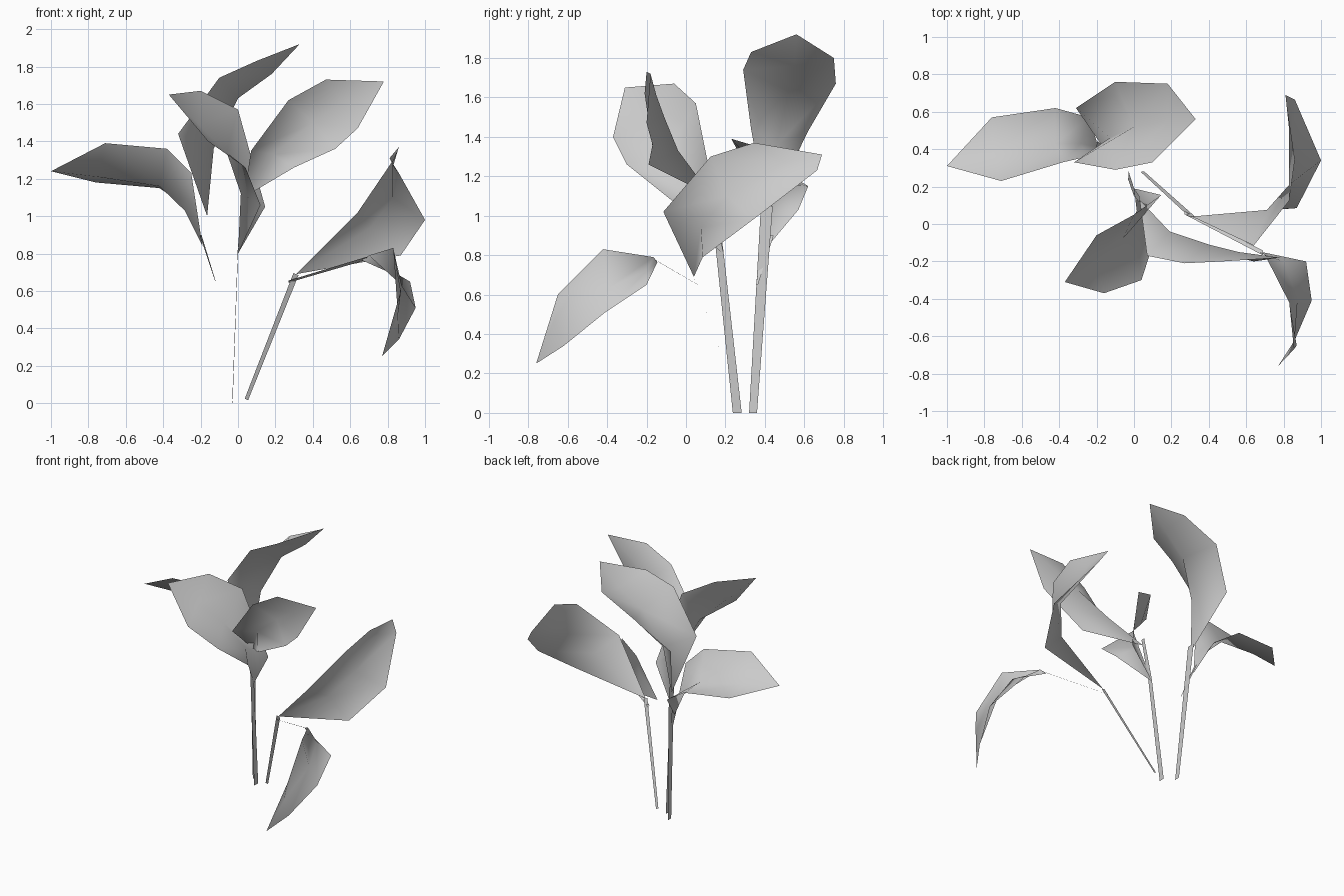
import bpy
from mathutils import Vector

# Start from a scene without the default cube
cube = bpy.data.objects.get("Cube")
if cube:
    bpy.data.objects.remove(cube, do_unlink=True)

# One pale grey colour for the whole plant
PALE_GREY = (0.6, 0.6, 0.6, 1.0)
grey = bpy.data.materials.new("pale_grey")
grey.use_nodes = True
grey.diffuse_color = PALE_GREY
grey.node_tree.nodes["Principled BSDF"].inputs["Base Color"].default_value = PALE_GREY


def add_surface(name, points, faces):
    """Make a smooth shaded sheet object from points and faces."""
    mesh = bpy.data.meshes.new(name)
    mesh.from_pydata([tuple(point) for point in points], [], faces)
    mesh.materials.append(grey)
    mesh.polygons.foreach_set("use_smooth", [True] * len(mesh.polygons))
    mesh.update()
    sheet = bpy.data.objects.new(name, mesh)
    bpy.context.collection.objects.link(sheet)
    return sheet


def add_leaf(name, base, left_edge, midrib, right_edge, tip):
    """Make a folded leaf: two edges and a midrib that meet at the base and the tip."""
    points = [base]
    for cross_section in zip(left_edge, midrib, right_edge):
        points.extend(cross_section)
    points.append(tip)

    # Triangles close the two ends, quads fill each half between the rows
    last = len(points) - 1
    faces = []
    for half in (1, 2):
        faces.append((0, half + 1, half))
        for row in range(len(midrib) - 1):
            corner = row * 3 + half
            faces.append((corner, corner + 1, corner + 4, corner + 3))
        faces.append((last - 4 + half, last - 3 + half, last))
    return add_surface(name, points, faces)


def add_ribbon(name, path, width_direction, start_width, end_width):
    """Make a flat tapering stem that follows a path."""
    direction = Vector(width_direction).normalized()
    points, faces = [], []
    for index, place in enumerate(path):
        blend = index / (len(path) - 1)
        width = start_width + (end_width - start_width) * blend
        offset = direction * width / 2
        points += [Vector(place) - offset, Vector(place) + offset]
        if index:
            k = index * 2
            faces.append((k - 2, k - 1, k + 1, k))
    return add_surface(name, points, faces)


# Stems: flat strips that rise from the ground
add_ribbon("middle_stem", [(-0.03, 0.26, 0), (0, 0.17, 0.83), (0.03, 0.13, 1.15)],
           (0.05, 1, 0), 0.045, 0.03)
add_ribbon("right_stem", [(-0.1, 0.34, 0), (-0.165, 0.41, 1.05)],
           (0, 1, 0), 0.04, 0.06)
add_ribbon("left_stem", [(0.045, 0.28, 0.02), (0.31, 0.04, 0.69)],
           (1, 0.16, -0.45), 0.02, 0.03)

# Leaf stalks that branch off the stems
add_ribbon("right_stalk", [(-0.12, 0.36, 0.65), (-0.2, 0.42, 0.9)],
           (0.2, 1, 0), 0.01, 0.05)
add_ribbon("drooping_stalk", [(0.27, 0.06, 0.65), (0.69, -0.155, 0.775)],
           (0, 0.84, -0.54), 0.02, 0.03)

# Leaves on the right stem
add_leaf("right_leaf", (-0.19, 0.41, 0.84),
         [(-0.24, 0.57, 1.03), (-0.42, 0.62, 1.15), (-0.76, 0.57, 1.18)],
         [(-0.285, 0.43, 1.03), (-0.42, 0.43, 1.16), (-0.75, 0.38, 1.21)],
         [(-0.25, 0.36, 1.23), (-0.38, 0.33, 1.36), (-0.71, 0.23, 1.39)],
         (-1, 0.31, 1.24))
add_leaf("top_leaf", (-0.165, 0.41, 1.0),
         [(-0.32, 0.33, 1.44), (-0.1, 0.29, 1.74), (0.1, 0.33, 1.83)],
         [(-0.13, 0.46, 1.36), (0, 0.52, 1.63), (0.18, 0.55, 1.76)],
         [(-0.31, 0.62, 1.43), (-0.1, 0.76, 1.67), (0.18, 0.75, 1.8)],
         (0.33, 0.56, 1.92))

# Leaves on the middle stem
add_leaf("raised_leaf", (0.03, 0.13, 1.1),
         [(0.07, -0.17, 1.35), (0.27, -0.21, 1.62), (0.47, -0.2, 1.73)],
         [(0.19, -0.04, 1.33), (0.4, -0.11, 1.5), (0.56, -0.15, 1.61)],
         [(0.3, -0.19, 1.26), (0.52, -0.17, 1.36), (0.64, -0.2, 1.47)],
         (0.78, -0.18, 1.72))
add_leaf("front_leaf", (0, 0.19, 0.8),
         [(0.145, 0.155, 1.05), (0, 0.05, 1.57), (-0.2, -0.06, 1.67)],
         [(0.015, 0.07, 1.12), (-0.06, -0.08, 1.34), (-0.21, -0.18, 1.49)],
         [(0.12, -0.05, 1.06), (0.04, -0.3, 1.26), (-0.16, -0.37, 1.4)],
         (-0.37, -0.31, 1.65))

# Leaves on the left stem
add_leaf("left_leaf", (0.31, 0.04, 0.69),
         [(0.64, -0.115, 1.02), (0.83, 0.125, 1.3), (0.86, 0.345, 1.37)],
         [(0.71, 0.075, 0.94), (0.83, 0.21, 1.1), (0.83, 0.5, 1.27)],
         [(0.87, 0.085, 0.79), (1, 0.34, 0.98), (0.86, 0.665, 1.23)],
         (0.81, 0.69, 1.31))
add_leaf("drooping_leaf", (0.66, -0.145, 0.765),
         [(0.7, -0.165, 0.79), (0.83, -0.42, 0.83), (0.87, -0.65, 0.6)],
         [(0.8, -0.2, 0.72), (0.875, -0.4, 0.63), (0.855, -0.67, 0.47)],
         [(0.92, -0.2, 0.65), (0.95, -0.41, 0.51), (0.86, -0.62, 0.34)],
         (0.77, -0.76, 0.25))
